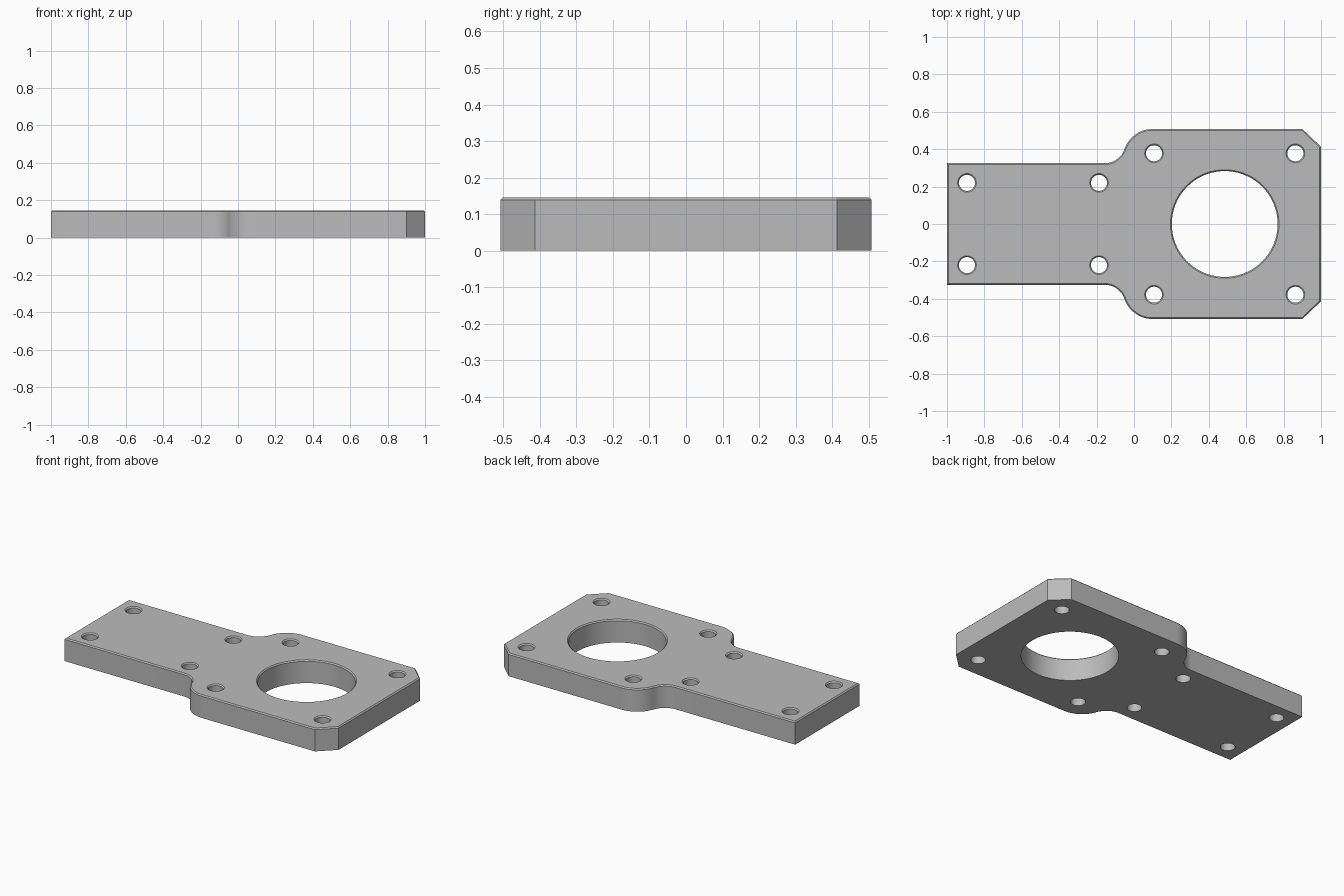
import bpy
import bmesh
from math import radians, cos, sin, atan2
from mathutils import Vector

if "Cube" in bpy.data.objects:
    bpy.data.objects.remove(bpy.data.objects["Cube"], do_unlink=True)

THICK = 0.146
CHAMFER = 0.007


def arc(cx, cy, r, a0, a1, steps):
    """Points along an arc, both ends included."""
    return [Vector((cx + r * cos(a0 + (a1 - a0) * i / steps),
                    cy + r * sin(a0 + (a1 - a0) * i / steps)))
            for i in range(steps + 1)]


def circle(cx, cy, r, steps):
    """Clockwise loop, so that material lies on its left."""
    return arc(cx, cy, r, radians(360), 0, steps)[:-1]


def inset(loop, d):
    """Mitred offset of a closed loop towards the material on its left."""
    result = []
    for i, p in enumerate(loop):
        a = (p - loop[i - 1]).normalized()
        b = (loop[(i + 1) % len(loop)] - p).normalized()
        n1, n2 = Vector((-a.y, a.x)), Vector((-b.y, b.x))
        result.append(p + (n1 + n2) * (d / (1 + n1.dot(n2))))
    return result


# Half outline: chamfered corner, convex shoulder, concave neck, narrow end
shoulder, neck = Vector((0.10, 0.348)), Vector((-0.157, 0.437))
to_neck = atan2(neck.y - shoulder.y, neck.x - shoulder.x)
half = [Vector((1, 0.413)), Vector((0.90, 0.508))]
half += arc(shoulder.x, shoulder.y, 0.16, radians(90), to_neck, 16)
half += arc(neck.x, neck.y, 0.112, to_neck - radians(180), radians(-90), 12)[1:]
half.append(Vector((-1, 0.325)))
outline = half + [Vector((p.x, -p.y)) for p in reversed(half)]

# Large bore and mirrored bolt holes
loops = [outline, circle(0.485, 0, 0.283, 72)]
for x, y in ((-0.893, 0.22), (-0.187, 0.22), (0.107, 0.378), (0.863, 0.378)):
    for side in (1, -1):
        loops.append(circle(x, side * y, 0.043, 32))

# Walls with a chamfered upper rim, then caps
bm = bmesh.new()
caps = ([], [])
for loop in loops:
    rings = []
    for points, z in ((loop, 0), (loop, THICK - CHAMFER),
                      (inset(loop, CHAMFER), THICK)):
        rings.append([bm.verts.new((p.x, p.y, z)) for p in points])
    n = len(loop)
    for low, high in zip(rings, rings[1:]):
        for i in range(n):
            j = (i + 1) % n
            bm.faces.new((low[i], low[j], high[j], high[i]))
    for edges, ring in zip(caps, (rings[0], rings[-1])):
        edges += [bm.edges.get((ring[i - 1], ring[i])) for i in range(n)]
for edges, direction in zip(caps, (-1, 1)):
    bmesh.ops.triangle_fill(bm, edges=edges, use_beauty=True,
                            normal=(0, 0, direction))
bmesh.ops.recalc_face_normals(bm, faces=bm.faces)

mesh = bpy.data.meshes.new("mounting_plate")
bm.to_mesh(mesh)
bm.free()
plate = bpy.data.objects.new("mounting_plate", mesh)
bpy.context.collection.objects.link(plate)

# Plain grey finish
grey = bpy.data.materials.new("plain_grey")
grey.use_nodes = True
colour = (0.5, 0.5, 0.5, 1)
grey.diffuse_color = colour
grey.node_tree.nodes["Principled BSDF"].inputs["Base Color"].default_value = colour
mesh.materials.append(grey)

bpy.ops.object.select_all(action="DESELECT")
plate.select_set(True)
bpy.context.view_layer.objects.active = plate
bpy.ops.object.shade_smooth_by_angle(angle=radians(30))
